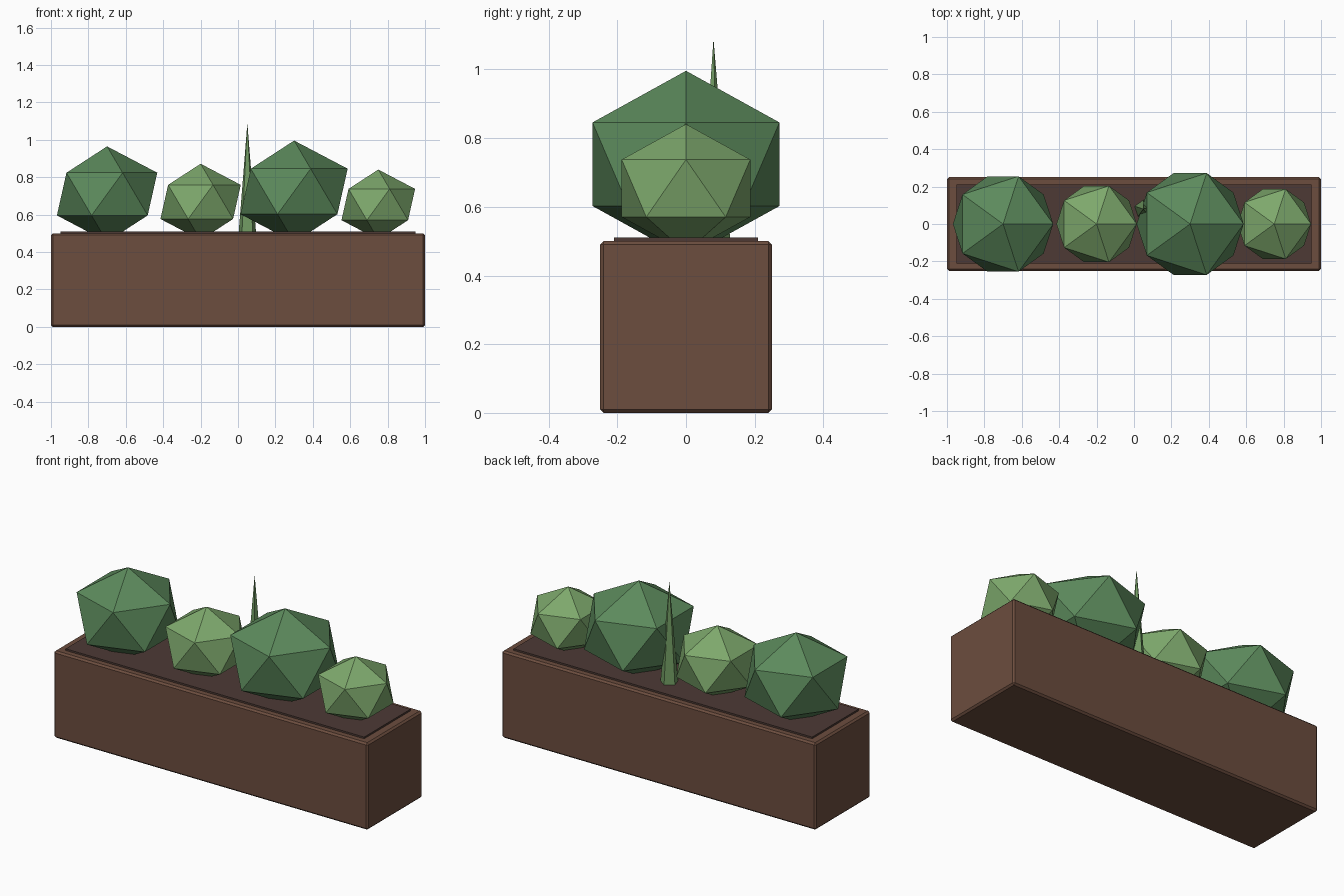
import bpy

if "Cube" in bpy.data.objects:
    bpy.data.objects.remove(bpy.data.objects["Cube"])


def material(name, rgb):
    # sRGB 0-255 to linear
    lin = [((c / 255 + 0.055) / 1.055) ** 2.4 for c in rgb]
    m = bpy.data.materials.new(name)
    m.diffuse_color = (*lin, 1)
    m.use_nodes = True
    m.node_tree.nodes["Principled BSDF"].inputs["Base Color"].default_value = m.diffuse_color
    return m


BROWN = material("planter brown", (108, 77, 62))
SOIL = material("dark soil", (77, 58, 53))
DARK = material("dark green", (92, 138, 92))
LIGHT = material("light green", (125, 168, 108))
SPIKE = material("spike green", (112, 154, 98))


def finish(name, mat):
    ob = bpy.context.object
    ob.name = name
    ob.data.materials.append(mat)
    return ob


def box(name, size, z, mat):
    bpy.ops.mesh.primitive_cube_add(size=1, location=(0, 0, z))
    ob = finish(name, mat)
    ob.scale = size
    bpy.ops.object.transform_apply(location=False, rotation=False, scale=True)
    return ob


# Planter box with slightly chamfered edges
planter = box("planter_box", (2, 0.5, 0.5), 0.25, BROWN)
bevel = planter.modifiers.new("chamfer", "BEVEL")
bevel.width = 0.01
bevel.segments = 1

# Soil slab standing just proud of the rim
box("soil", (1.9, 0.42, 0.04), 0.49, SOIL)

# Faceted bushes, slightly flattened and sunk into the soil
for i, (x, r, mat) in enumerate([(-0.7, 0.30, DARK), (-0.2, 0.24, LIGHT),
                                 (0.3, 0.32, DARK), (0.75, 0.22, LIGHT)], 1):
    bpy.ops.mesh.primitive_ico_sphere_add(subdivisions=1, radius=r,
                                          location=(x, 0, 0.5 + 0.7 * r))
    finish(f"bush_{i}", mat).scale.z = 0.85

# Thin pointed leaf behind the bushes
bpy.ops.mesh.primitive_cone_add(vertices=5, radius1=0.05, radius2=0, depth=0.6,
                                location=(0.05, 0.08, 0.79))
finish("spike_leaf", SPIKE)
